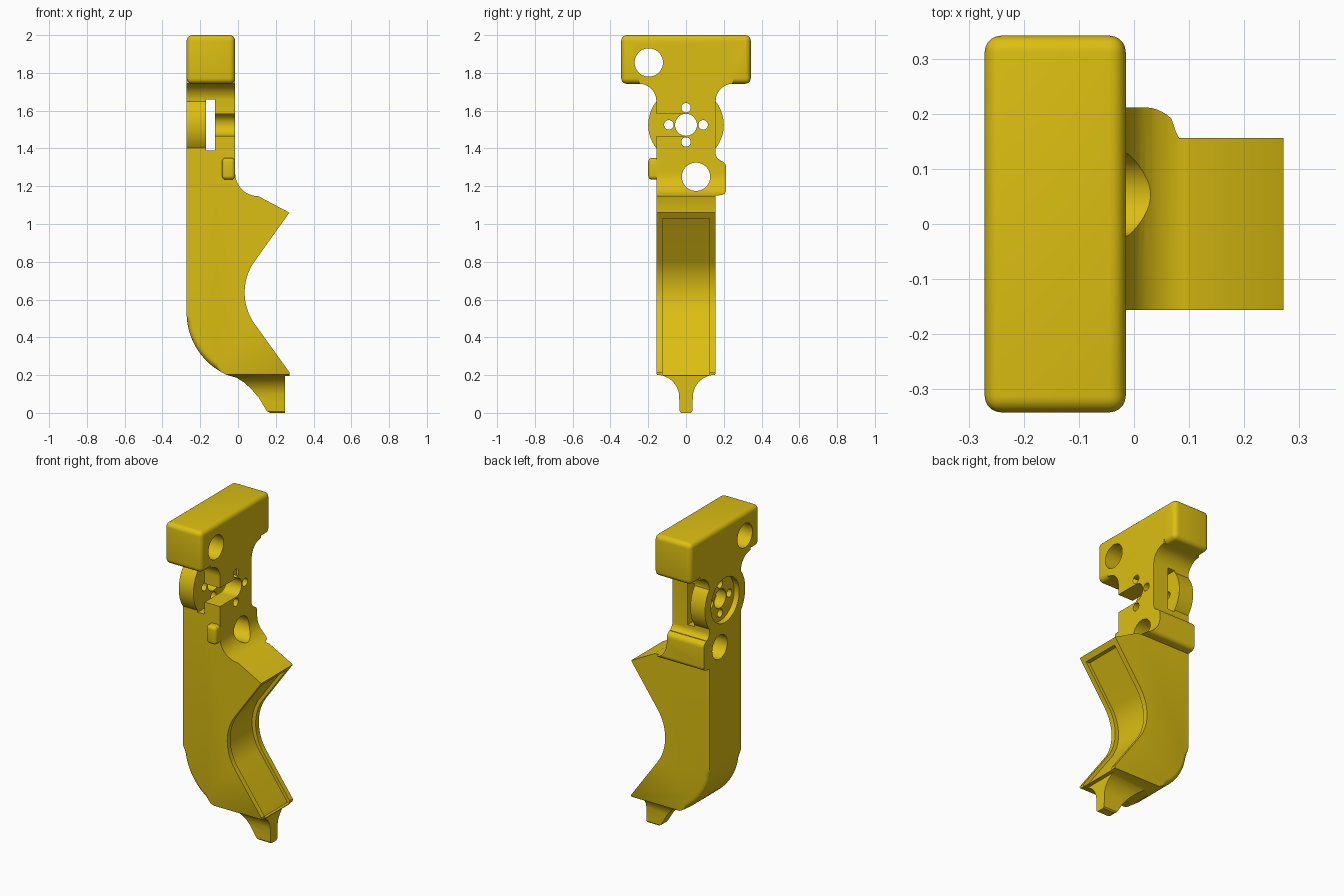
import bpy, bmesh
from math import sin, cos, radians
from mathutils import Vector

if "Cube" in bpy.data.objects:
    bpy.data.objects.remove(bpy.data.objects["Cube"])

HALF = 0.157           # half width of the body
FRONT, BACK = -0.015, -0.272   # plate faces along x
AXLE_Z = 1.525         # height of the pivot disc


def arc(cx, cz, r, a0, a1, n=12):
    angles = [radians(a0 + (a1 - a0) * i / n) for i in range(n + 1)]
    return [(cx + r * cos(a), cz + r * sin(a)) for a in angles]


def finish(name, bm):
    bmesh.ops.recalc_face_normals(bm, faces=bm.faces)
    mesh = bpy.data.meshes.new(name)
    bm.to_mesh(mesh)
    bm.free()
    obj = bpy.data.objects.new(name, mesh)
    bpy.context.collection.objects.link(obj)
    return obj


def prism(name, points, axis, lo, hi):
    """Extrude an outline (x,z along y, or y,z along x)."""
    place = (lambda p, t: (p[0], t, p[1])) if axis == "y" else (lambda p, t: (t, p[0], p[1]))
    bm = bmesh.new()
    face = bm.faces.new([bm.verts.new(place(p, lo)) for p in points])
    new = bmesh.ops.extrude_face_region(bm, geom=[face])["geom"]
    shift = Vector((0, hi - lo, 0)) if axis == "y" else Vector((hi - lo, 0, 0))
    bmesh.ops.translate(bm, vec=shift, verts=[v for v in new if isinstance(v, bmesh.types.BMVert)])
    return finish(name, bm)


def box(name, lo, hi, bevel=0.0):
    bm = bmesh.new()
    bmesh.ops.create_cube(bm, size=1)
    for v in bm.verts:
        v.co = [a if c < 0 else b for c, a, b in zip(v.co, lo, hi)]
    if bevel:
        bmesh.ops.bevel(bm, geom=bm.edges[:], offset=bevel, segments=5, profile=0.5, affect="EDGES")
    return finish(name, bm)


def rod(name, y, z, r, x0=-0.5, x1=0.5, n=48):
    return prism(name, arc(y, z, r, 0, 360 - 360 / n, n - 1), "x", x0, x1)


def combine(target, other, operation):
    mod = target.modifiers.new(operation.title(), "BOOLEAN")
    mod.object, mod.operation, mod.solver = other, operation, "EXACT"
    bpy.context.view_layer.objects.active = target
    bpy.ops.object.modifier_apply(modifier=mod.name)
    bpy.data.objects.remove(other)


# Side outline: plate, grip, concave grip front, tail and rounded heel
hollow = [(0.272, 1.06)] + arc(0.321, 0.637, 0.286, 144.7, 215.3, 16) + [(0.272, 0.215)]
tail = [(0.272, 0.195), (0.25, 0.195), (0.25, 0), (0.17, 0), (0.152, 0.01), (0.14, 0.03),
        (0.11, 0.08), (0.07, 0.127), (0.03, 0.163), (-0.01, 0.187)]
side = ([(BACK, 1.95), (FRONT, 1.95)] + arc(0.108, 1.27, 0.123, 180, 270)
        + hollow + tail + arc(0.088, 0.53, 0.36, 247, 180, 16))
body = prism("lever_body", side, "y", -0.5, 0.5)

# Front outline: flared tail, straight grip, rounded side bulge, fillets under the head
foot = [(0.025, 0), (0.033, 0.008), (0.035, 0.05)] + arc(HALF, 0.08, 0.122, 170, 92, 10) + [(HALF, 0.21)]
neck = arc(0.25, 1.65, 0.25 - HALF, 180, 90) + [(0.25, 1.95)]
bulge = ([(HALF, 1.15)] + arc(0.185, 1.18, 0.027, -75, 0, 5) + arc(0.177, 1.3, 0.035, 0, 80, 6)
         + arc(0.197, 1.375, 0.04, 250, 180, 6))
outline = foot + bulge + neck + [(-y, z) for y, z in reversed(foot + neck)]
combine(body, prism("front_outline", outline, "x", -0.6, 0.6), "INTERSECT")

# Soften the heel edges and the top edges of the grip
bm = bmesh.new()
bm.from_mesh(body.data)


def soften(test, offset):
    edges = [e for e in bm.edges if len(e.link_faces) == 2 and e.calc_face_angle(0) > 0.7
             and all(abs(abs(v.co.y) - HALF) < 1e-3 and test(v.co) for v in e.verts)]
    bmesh.ops.bevel(bm, geom=edges, offset=offset, segments=4, profile=0.5, affect="EDGES")


soften(lambda c: c.x < 0 and 0.215 < c.z < 0.525, 0.03)
soften(lambda c: c.x > 0.1 and abs(c.z - 1.147) < 2e-3, 0.018)
bm.to_mesh(body.data)
bm.free()

# Head block, pivot disc and small side lug
combine(body, box("head_block", (BACK, -0.343, 1.742), (FRONT, 0.343, 2.0), 0.03), "UNION")
combine(body, rod("pivot_disc", 0, AXLE_Z, 0.2, BACK, -0.15, 64), "UNION")
combine(body, box("side_lug", (-0.085, -0.2, 1.235), (FRONT, -0.1, 1.35), 0.02), "UNION")

# Cross slot, side channel and recess in the disc's rear face
combine(body, box("slot_cut", (-0.17, -0.6, 1.39), (-0.122, 0.6, 1.66)), "DIFFERENCE")
combine(body, box("channel_cut", (-0.15, -0.6, 1.467), (0.2, 0, 1.583)), "DIFFERENCE")
combine(body, rod("disc_recess", 0, AXLE_Z, 0.14, -0.5, BACK + 0.035), "DIFFERENCE")

# Round holes: head, grip top, pivot and four pins around it
holes = [(-0.197, 1.855, 0.075), (0.053, 1.25, 0.075), (0, AXLE_Z, 0.058)]
holes += [(0.091 * dy, AXLE_Z + 0.091 * dz, 0.025) for dy, dz in ((1, 0), (-1, 0), (0, 1), (0, -1))]
for y, z, r in holes:
    combine(body, rod("hole_cut", y, z, r), "DIFFERENCE")

# Shallow groove following the concave grip front
groove = ([(0.5, 1.03), (0.226, 1.03)] + [(x - 0.025, z) for x, z in hollow[1:]]
          + [(0.255, 0.2), (0.5, 0.2)])
combine(body, prism("groove_cut", groove, "y", -0.125, 0.125), "DIFFERENCE")

# Single yellow finish
yellow = bpy.data.materials.new("warm_yellow")
colour = (0.72, 0.52, 0.006, 1)
yellow.use_nodes = True
yellow.diffuse_color = colour
yellow.node_tree.nodes["Principled BSDF"].inputs["Base Color"].default_value = colour
body.data.materials.clear()
body.data.materials.append(yellow)
for poly in body.data.polygons:
    poly.material_index = 0

bpy.ops.object.select_all(action="DESELECT")
body.select_set(True)
bpy.context.view_layer.objects.active = body
bpy.ops.object.shade_smooth_by_angle(angle=radians(35))
